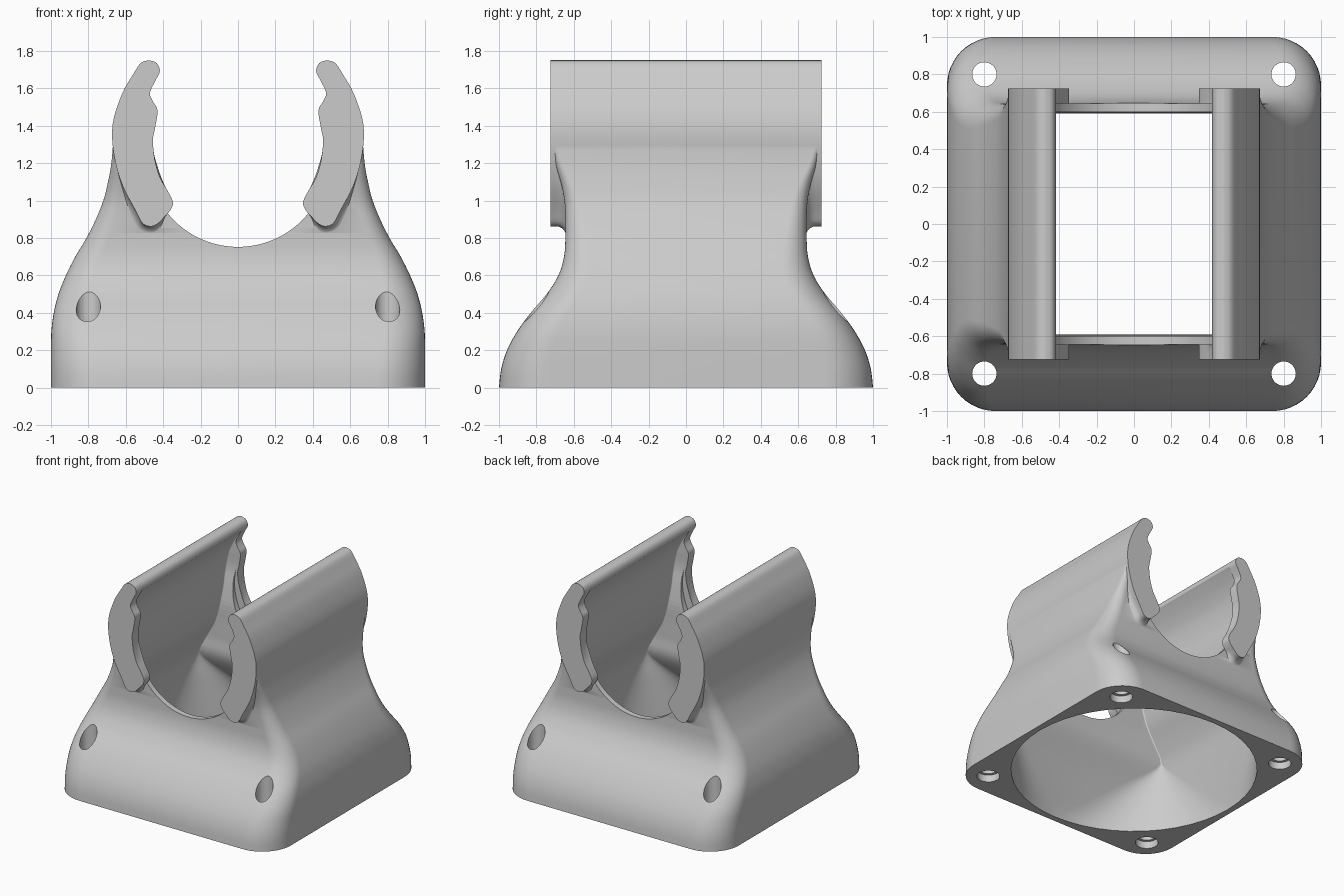
import bpy, bmesh, math
from mathutils import Vector

if "Cube" in bpy.data.objects:
    bpy.data.objects.remove(bpy.data.objects["Cube"], do_unlink=True)

grey = bpy.data.materials.new("light_grey")
grey.use_nodes = True
colour = (0.6, 0.6, 0.6, 1)
grey.diffuse_color = colour
grey.node_tree.nodes["Principled BSDF"].inputs["Base Color"].default_value = colour


def smooth_path(points, steps):
    """Catmull-Rom curve through points of any size."""
    pts = [Vector(p) for p in points]
    out = []
    for i in range(len(pts) - 1):
        a, b = pts[i], pts[i + 1]
        ta = (b - pts[max(i - 1, 0)]) / 6
        tb = (pts[min(i + 2, len(pts) - 1)] - a) / 6
        for s in range(steps):
            t = s / steps
            u = 1 - t
            out.append(u**3 * a + 3*u*u*t * (a + ta) + 3*u*t*t * (b - tb) + t**3 * b)
    return out + [pts[-1]]


def skin(name, rings):
    """Closed solid through rings of equal length."""
    bm = bmesh.new()
    loops = [[bm.verts.new(p) for p in ring] for ring in rings]
    n = len(loops[0])
    for a, b in zip(loops, loops[1:]):
        for i in range(n):
            j = (i + 1) % n
            bm.faces.new((a[i], a[j], b[j], b[i]))
    bm.faces.new(loops[0][::-1])
    bm.faces.new(loops[-1])
    bmesh.ops.recalc_face_normals(bm, faces=bm.faces)
    mesh = bpy.data.meshes.new(name)
    bm.to_mesh(mesh)
    bm.free()
    mesh.materials.append(grey)
    obj = bpy.data.objects.new(name, mesh)
    bpy.context.collection.objects.link(obj)
    return obj


def rounded_ring(z, hx, hy, r, seg=12):
    r = max(.008, min(r, hx - .004, hy - .004))
    ring = []
    for q, (sx, sy) in enumerate(((1, 1), (-1, 1), (-1, -1), (1, -1))):
        for s in range(seg + 1):
            a = (q + s / seg) * math.pi / 2
            ring.append((sx * (hx - r) + r * math.cos(a), sy * (hy - r) + r * math.sin(a), z))
    return ring


def loft(name, sections):
    return skin(name, [rounded_ring(*s) for s in smooth_path(sections, 4)])


def cylinder_y(name, r, z, half):
    ring = [(r * math.cos(i * math.tau / 96), r * math.sin(i * math.tau / 96) + z) for i in range(96)]
    return skin(name, [[(x, y, h) for x, h in ring] for y in (-half, half)])


def cylinder_z(name, r, x, y, z0, z1):
    ring = [(x + r * math.cos(i * math.tau / 32), y + r * math.sin(i * math.tau / 32)) for i in range(32)]
    return skin(name, [[(a, b, z) for a, b in ring] for z in (z0, z1)])


def combine(obj, other, operation):
    mod = obj.modifiers.new(operation, 'BOOLEAN')
    mod.object, mod.operation, mod.solver = other, operation, 'EXACT'
    bpy.context.view_layer.objects.active = obj
    bpy.ops.object.modifier_apply(modifier=mod.name)
    bpy.data.objects.remove(other, do_unlink=True)


# Flared body: z, half width, half depth, corner radius
body = loft("clip_mount", [
    (0, 1, 1, .26), (.1, 1, .988, .25), (.2, 1, .957, .24), (.3, .998, .903, .22),
    (.4, .985, .83, .2), (.5, .96, .745, .18), (.6, .92, .682, .16), (.7, .87, .652, .14),
    (.8, .81, .645, .12), (.9, .76, .645, .1), (1, .72, .65, .08), (1.1, .695, .67, .06),
    (1.2, .677, .7, .04), (1.32, .667, .722, .02)])
combine(body, cylinder_y("channel_cutter", .483, 1.235, 1.2), 'DIFFERENCE')

# Duct: ruled from a round base to sharp corners, then following the arms
duct_sections = [
    (-.2, .95, .95, .946), (-.1, .95, .95, .946), (0, .95, .95, .946), (.2, .893, .833, .634),
    (.4, .837, .717, .322), (.6, .78, .6, .01), (.75, .71, .6, .01), (.9, .63, .6, .01),
    (1.05, .585, .6, .01), (1.2, .565, .62, .01), (1.35, .56, .645, .01),
    (1.48, .535, .645, .01), (1.58, .49, .645, .01), (1.65, .445, .645, .01), (1.69, .415, .645, .01)]
combine(body, loft("duct_cutter", duct_sections), 'DIFFERENCE')

# Snap arms: wavy profile along the depth, with a cove where each foot meets the body
arm_profile = [
    (.477, 1.75), (.435, 1.735), (.418, 1.69), (.445, 1.635), (.471, 1.575), (.455, 1.53),
    (.43, 1.48), (.445, 1.38), (.455, 1.32), (.445, 1.22), (.418, 1.125), (.375, 1.05),
    (.348, .99), (.364, .945), (.4, .905), (.434, .873), (.47, .862), (.51, .878),
    (.546, .943), (.62, 1.087), (.664, 1.248), (.67, 1.41), (.62, 1.57), (.56, 1.676),
    (.52, 1.735), (.477, 1.75)]
outline = smooth_path(arm_profile, 4)[:-1]


def arm_ring(side, y, grow):
    ring = []
    for i, p in enumerate(outline):
        d = (outline[(i + 1) % len(outline)] - outline[i - 1]).normalized()
        foot = max(0, min(1, (1.25 - p.y) / .3)) * max(0, min(1, (p.x - .39) / .06))
        q = p + Vector((d.y, -d.x)) * grow * foot
        ring.append((side * q.x, y, q.y))
    return ring


cove = .055
steps = [(.64 + cove * (1 - math.cos(a)), cove * (1 - math.sin(a)))
         for a in (i * math.pi / 12 for i in range(7))] + [(.725, 0)]
for side in (-1, 1):
    rings = [arm_ring(side, -y, g) for y, g in reversed(steps)]
    rings += [arm_ring(side, y, g) for y, g in steps]
    arm = skin("snap_arm", rings)
    combine(arm, cylinder_y("lip_cutter", .483, 1.235, .645), 'DIFFERENCE')
    combine(arm, loft("duct_cutter", duct_sections), 'DIFFERENCE')
    combine(body, arm, 'UNION')

# Screw holes with shallow counterbores
for sx in (-1, 1):
    for sy in (-1, 1):
        combine(body, cylinder_z("screw_cutter", .065, sx * .8, sy * .8, -.1, 1), 'DIFFERENCE')
        combine(body, cylinder_z("bore_cutter", .088, sx * .8, sy * .8, -.1, .06), 'DIFFERENCE')

bpy.ops.object.select_all(action='DESELECT')
body.select_set(True)
bpy.context.view_layer.objects.active = body
bpy.ops.object.shade_smooth_by_angle(angle=math.radians(32))
